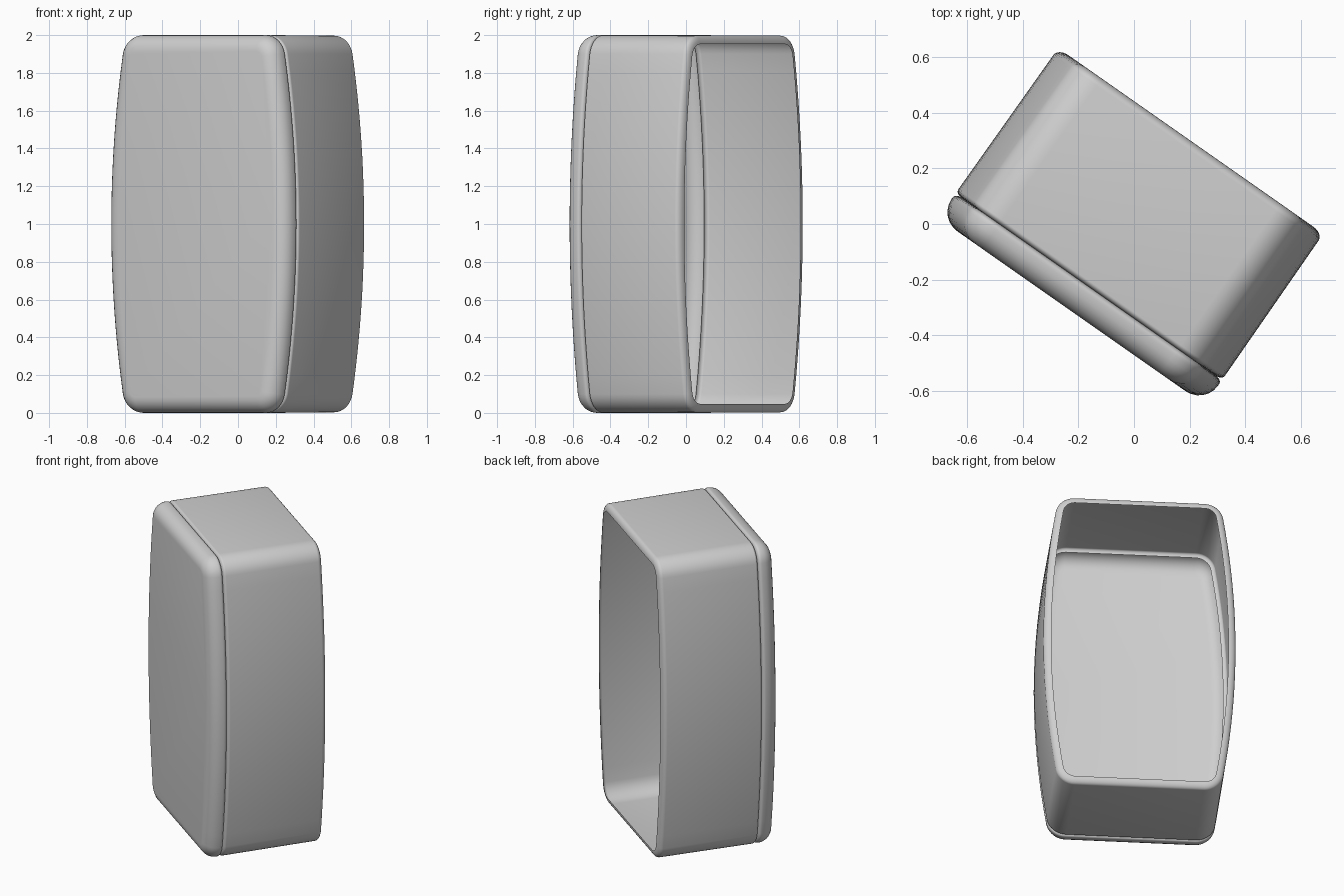
import bpy, bmesh
from math import sin, cos, radians
from mathutils import Matrix

cube = bpy.data.objects.get("Cube")
if cube:
    bpy.data.objects.remove(cube, do_unlink=True)

HALF_W, BULGE, RADIUS, TILT = 0.585, 0.075, 0.12, 10
TURN = Matrix.Rotation(radians(-35), 4, 'Z')

grey = bpy.data.materials.new("plain_grey")
grey.use_nodes = True
grey.diffuse_color = (0.62, 0.62, 0.62, 1)
grey.node_tree.nodes["Principled BSDF"].inputs["Base Color"].default_value = (0.62, 0.62, 0.62, 1)


def half_outline(inset):
    """Right half of the barrel-sided rounded rectangle, from bottom to top."""
    tilt = radians(TILT)
    cx = HALF_W - BULGE - RADIUS * cos(tilt)
    cz = 1 - RADIUS
    z_side = cz + RADIUS * sin(tilt)
    pts = []
    angles = [-90 + 10 * i for i in range(8)]
    angles += [-TILT + i for i in range(2 * TILT + 1)]
    angles += [20 + 10 * i for i in range(8)]
    for deg in angles:
        a = radians(deg)
        if abs(deg) <= TILT:
            t = deg / TILT
            x, z = HALF_W - BULGE * t * t, z_side * t
        else:
            x = cx + RADIUS * cos(a)
            z = (cz if deg > 0 else -cz) + RADIUS * sin(a)
        pts.append((x - inset * cos(a), z - inset * sin(a)))
    return pts


def loft(name, profile, capped):
    """Sweep an (inset, depth) profile round the outline as a thin sheet."""
    bm = bmesh.new()
    rings = []
    for inset, y in profile:
        half = half_outline(inset)
        outline = half + [(-x, z) for x, z in reversed(half)]
        rings.append([bm.verts.new((x - 0.004, y, z + 1)) for x, z in outline])
    n = len(rings[0])
    if capped:
        bm.faces.new(rings[0])
    for a, b in zip(rings, rings[1:]):
        for i in range(n):
            j = (i + 1) % n
            bm.faces.new((a[j], a[i], b[i], b[j]))
    bm.transform(TURN)
    mesh = bpy.data.meshes.new(name)
    bm.to_mesh(mesh)
    bm.free()
    mesh.materials.append(grey)
    obj = bpy.data.objects.new(name, mesh)
    bpy.context.collection.objects.link(obj)
    bpy.ops.object.select_all(action='DESELECT')
    obj.select_set(True)
    bpy.context.view_layer.objects.active = obj
    bpy.ops.object.shade_smooth_by_angle(angle=radians(60))


def quarter(inset, y, r_in, r_deep, steps=6):
    """Quarter round from a flat end at depth y out to the side wall."""
    return [(inset + r_in * (1 - sin(radians(90 * i / steps))),
             y + r_deep * (1 - cos(radians(90 * i / steps)))) for i in range(steps + 1)]


# Open sleeve behind the front cover, both rims curling inward
loft("rear_sleeve", quarter(0, -0.278, 0.025, 0.018)
     + quarter(0.003, 0.362, 0.045, -0.03)[::-1], False)

# Front cover: a shallow pan with a rounded front edge and a small curl at the back
loft("front_cover", quarter(0, -0.386, 0.085, 0.083)
     + quarter(0, -0.278, 0.025, -0.018)[::-1], True)
